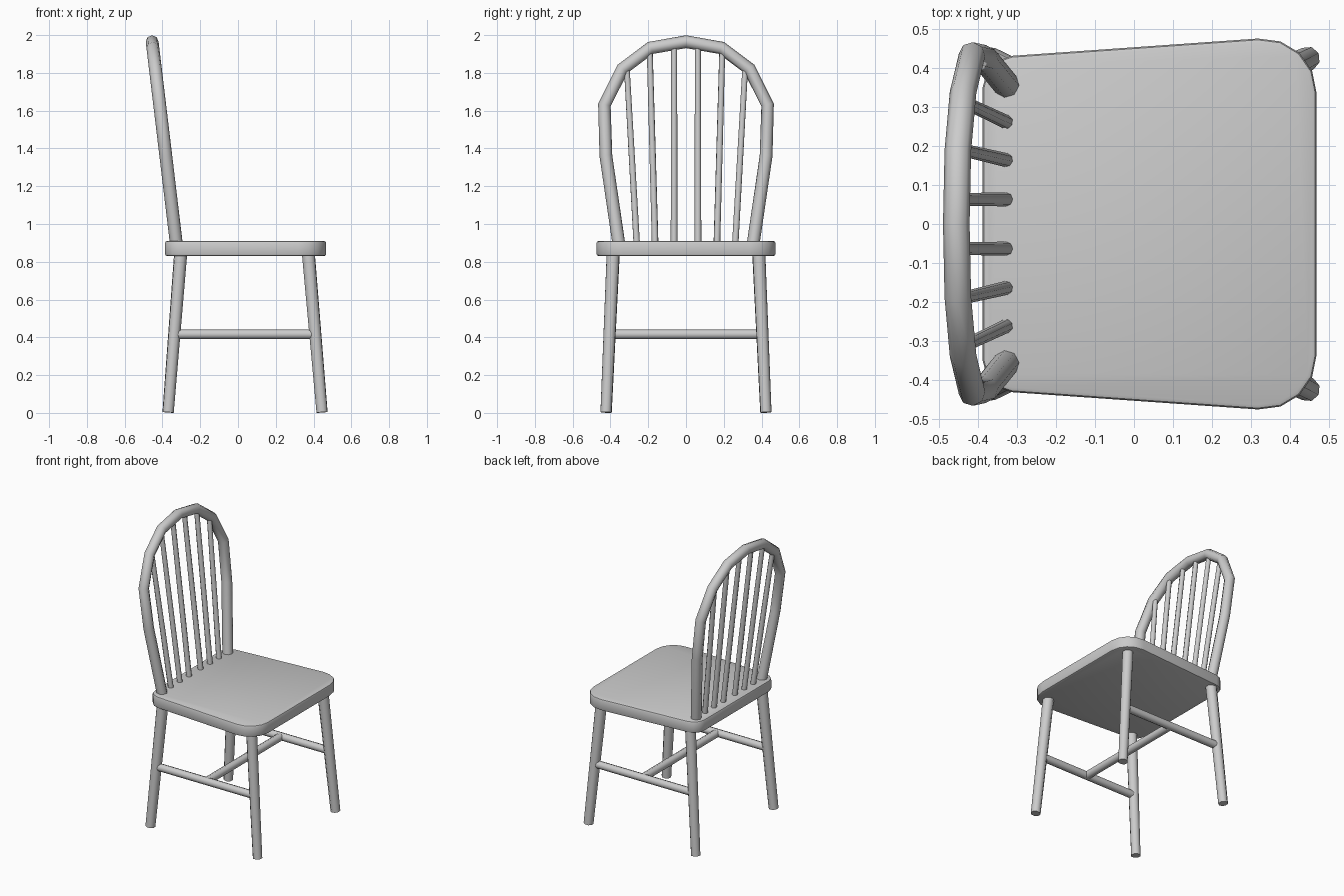
import bpy, bmesh
from mathutils import Vector

if "Cube" in bpy.data.objects:
    bpy.data.objects.remove(bpy.data.objects["Cube"])


def finish(obj, angle=0.7):
    bpy.ops.object.select_all(action='DESELECT')
    obj.select_set(True)
    bpy.context.view_layer.objects.active = obj
    bpy.ops.object.shade_smooth_by_angle(angle=angle)


def rod(name, points, radii):
    """Eight-sided capped tube through the points, as a mesh."""
    cu = bpy.data.curves.new(name, 'CURVE')
    cu.dimensions = '3D'
    cu.bevel_depth = 1.0
    cu.bevel_resolution = 2
    cu.use_fill_caps = True
    sp = cu.splines.new('POLY')
    sp.points.add(len(points) - 1)
    for p, co, r in zip(sp.points, points, radii):
        p.co = (*co, 1)
        p.radius = r
    tmp = bpy.data.objects.new(name + "_path", cu)
    bpy.context.collection.objects.link(tmp)
    bpy.context.view_layer.update()
    dg = bpy.context.evaluated_depsgraph_get()
    mesh = bpy.data.meshes.new_from_object(tmp.evaluated_get(dg))
    bpy.data.objects.remove(tmp)
    obj = bpy.data.objects.new(name, mesh)
    bpy.context.collection.objects.link(obj)
    finish(obj, 0.9)
    return obj


# Seat: tapered slab with rounded corners and softened rims
bm = bmesh.new()
corners = [(0.467, -0.485), (0.467, 0.485), (-0.387, 0.425), (-0.387, -0.425)]
vs = [bm.verts.new((x, y, 0.83)) for x, y in corners]
bm.faces.new(vs)
bmesh.ops.bevel(bm, geom=vs[:2], offset=0.15, segments=4, profile=0.5, affect='VERTICES')
back = [v for v in bm.verts if v.co.x < -0.3]
bmesh.ops.bevel(bm, geom=back, offset=0.075, segments=3, profile=0.5, affect='VERTICES')
ext = bmesh.ops.extrude_face_region(bm, geom=bm.faces[:])
bmesh.ops.translate(bm, vec=(0, 0, 0.08),
                    verts=[g for g in ext['geom'] if isinstance(g, bmesh.types.BMVert)])
bmesh.ops.recalc_face_normals(bm, faces=bm.faces[:])
rims = [e for e in bm.edges if abs(e.verts[0].co.z - e.verts[1].co.z) < 1e-4]
bmesh.ops.bevel(bm, geom=rims, offset=0.012, segments=2, profile=0.5, affect='EDGES')
me = bpy.data.meshes.new("seat")
bm.to_mesh(me)
bm.free()
seat = bpy.data.objects.new("seat", me)
bpy.context.collection.objects.link(seat)
finish(seat)


# Back plane leans towards -x as it rises
def on_back(y, z):
    return Vector((-0.327 - 0.127 * (z - 0.9) / 1.06, y, z))


# Bow frame of the back
half = [(0.352, 0.87), (0.424, 1.36), (0.432, 1.63), (0.337, 1.82), (0.188, 1.932)]
bow = half + [(0, 1.965)] + [(-y, z) for y, z in reversed(half)]
rod("back_bow", [on_back(y, z) for y, z in bow], [0.034] * len(bow))

for s, side in ((-1, "right"), (1, "left")):
    # Spindles fanning out to the bow
    for i, (y0, y1, z1) in enumerate([(0.063, 0.063, 1.94), (0.163, 0.192, 1.92),
                                      (0.26, 0.313, 1.82)]):
        rod(f"spindle_{side}_{i + 1}", [on_back(s * y0, 0.88), on_back(s * y1, z1)],
            [0.018, 0.016])
    # Splayed legs
    rod(f"front_leg_{side}", [(0.445, s * 0.423, 0.003), (0.372, s * 0.385, 0.85)], [0.031, 0.036])
    rod(f"back_leg_{side}", [(-0.37, s * 0.423, 0.003), (-0.303, s * 0.385, 0.85)], [0.031, 0.036])
    # Side stretchers
    rod(f"side_stretcher_{side}", [(-0.335, s * 0.404, 0.416), (0.405, s * 0.404, 0.416)],
        [0.026, 0.026])

# Cross stretcher joining the side stretchers
rod("cross_stretcher", [(0.045, -0.404, 0.416), (0.045, 0.404, 0.416)], [0.026, 0.026])
